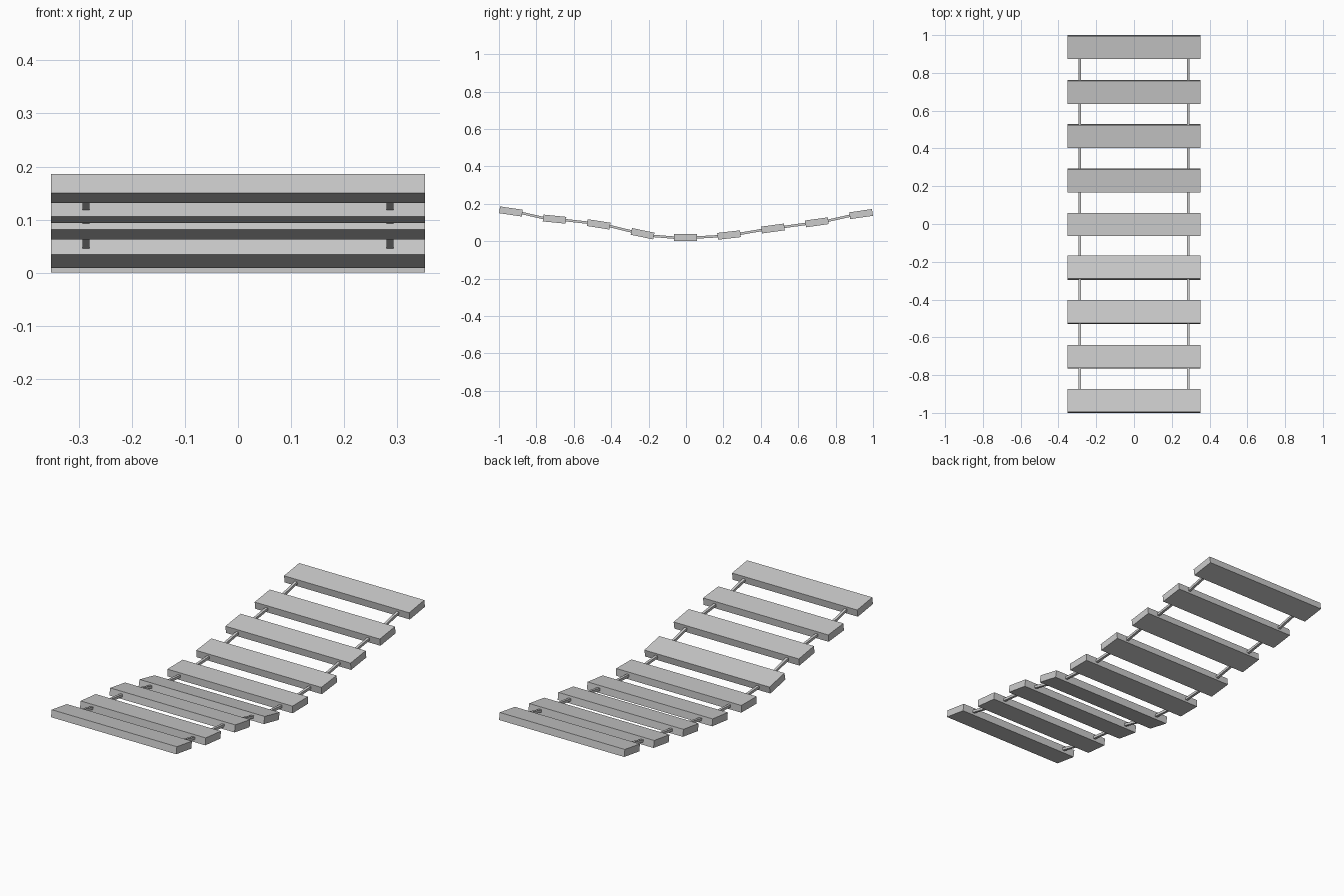
import bpy, math
from mathutils import Vector, Matrix

if "Cube" in bpy.data.objects:
    bpy.data.objects.remove(bpy.data.objects["Cube"])

W, D, T = 0.704, 0.123, 0.0365      # plank length, depth, thickness
ROPE_X, ROPE = 0.286, 0.013         # rope offset and width

# plank centre y, centre z, tilt in degrees
planks = [(-0.936, 0.159, -8.4), (-0.703, 0.118, -5.6), (-0.467, 0.090, -8.9),
          (-0.232, 0.040, -11.7), (-0.003, 0.0195, 0.5), (0.230, 0.033, 6.5),
          (0.465, 0.068, 7.8), (0.700, 0.101, 8.0), (0.936, 0.145, 8.4)]


def box(name, size, matrix):
    bpy.ops.mesh.primitive_cube_add(size=1)
    ob = bpy.context.object
    ob.name = name
    ob.data.transform(matrix @ Matrix.Diagonal((*size, 1)))
    return ob


def plank_end(p, side):
    a = math.radians(p[2])
    h = side * (D / 2 - 0.004)
    return Vector((0, p[0] + h * math.cos(a), p[1] + h * math.sin(a)))


# tilted planks
for i, (y, z, tilt) in enumerate(planks):
    box(f"plank_{i + 1}", (W, D, T),
        Matrix.Translation((0, y, z)) @ Matrix.Rotation(math.radians(tilt), 4, 'X'))

# square rope segments joining neighbouring planks
for i in range(len(planks) - 1):
    a, b = plank_end(planks[i], 1), plank_end(planks[i + 1], -1)
    d = b - a
    rot = Matrix.Rotation(math.atan2(d.z, d.y), 4, 'X')
    for side, label in ((-1, "left"), (1, "right")):
        mid = (a + b) / 2 + Vector((side * ROPE_X, 0, 0))
        box(f"rope_{label}_{i + 1}", (ROPE, d.length, ROPE), Matrix.Translation(mid) @ rot)
